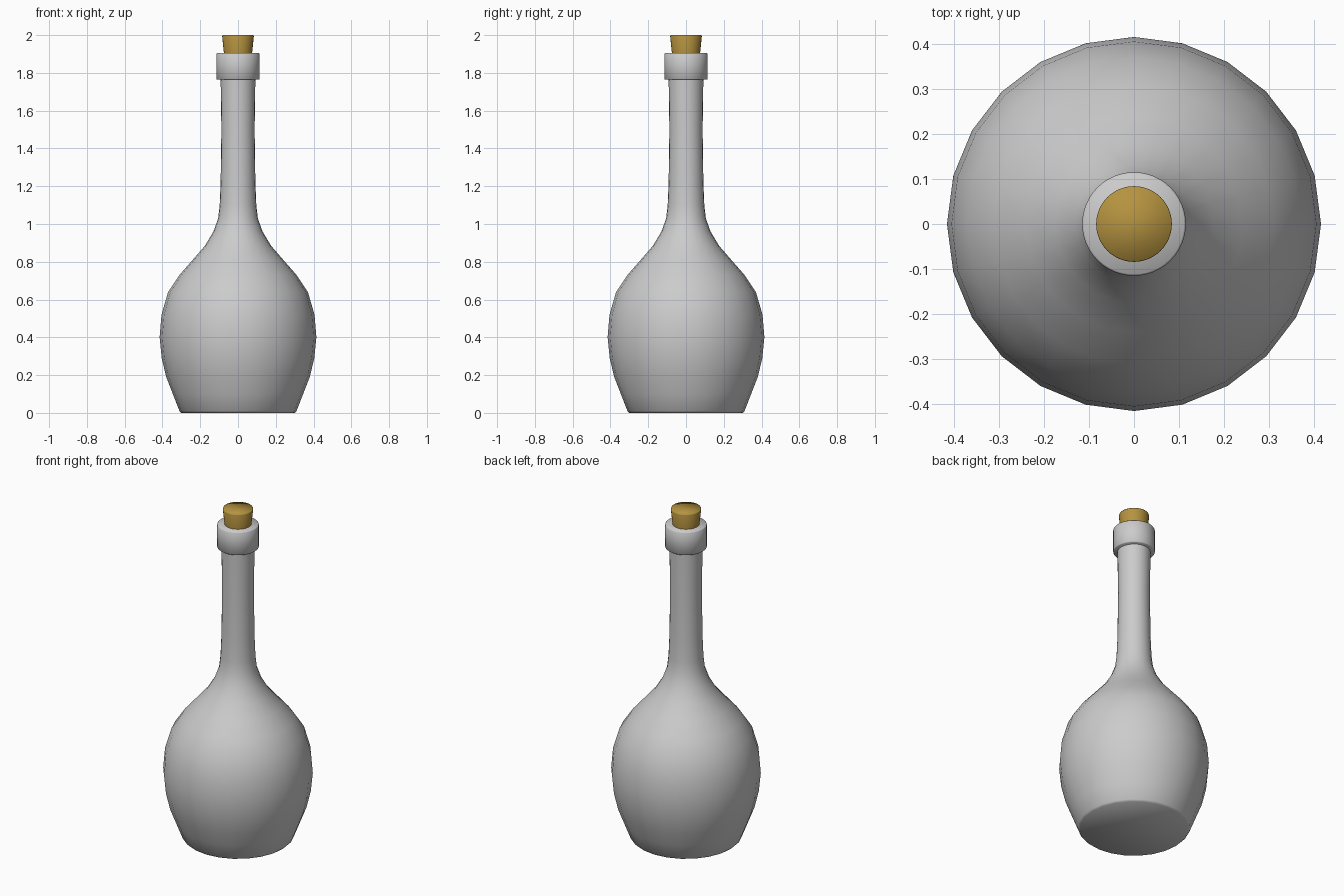
import bpy
import bmesh
import math

cube = bpy.data.objects.get("Cube")
if cube:
    bpy.data.objects.remove(cube, do_unlink=True)


def make_material(name, rgb):
    mat = bpy.data.materials.new(name)
    mat.use_nodes = True
    colour = (*rgb, 1.0)
    mat.diffuse_color = colour
    mat.node_tree.nodes["Principled BSDF"].inputs["Base Color"].default_value = colour
    return mat


def lathe(name, profile, sides, mat, sharp_angle):
    """Turn a bottom-to-top (radius, height) profile around z and cap both ends."""
    bm = bmesh.new()
    rings = []
    for r, z in profile:
        angles = [math.tau * i / sides for i in range(sides)]
        rings.append([bm.verts.new((r * math.cos(a), r * math.sin(a), z)) for a in angles])
    for low, high in zip(rings, rings[1:]):
        for i in range(sides):
            j = (i + 1) % sides
            bm.faces.new((low[i], low[j], high[j], high[i]))
    bm.faces.new(rings[0][::-1])
    bm.faces.new(rings[-1])
    mesh = bpy.data.meshes.new(name)
    bm.to_mesh(mesh)
    bm.free()
    mesh.materials.append(mat)
    obj = bpy.data.objects.new(name, mesh)
    bpy.context.collection.objects.link(obj)
    bpy.ops.object.select_all(action="DESELECT")
    obj.select_set(True)
    bpy.context.view_layer.objects.active = obj
    bpy.ops.object.shade_smooth_by_angle(angle=math.radians(sharp_angle))
    return obj


glass = make_material("pale grey glass", (0.6, 0.6, 0.6))
cork = make_material("golden cork", (0.46, 0.29, 0.05))

# Bulbous body running up into the long neck
lathe("bottle_body", [
    (0.30, 0.0), (0.31, 0.01), (0.345, 0.1), (0.38, 0.19), (0.404, 0.29),
    (0.415, 0.4), (0.405, 0.52), (0.37, 0.64), (0.31, 0.73), (0.24, 0.81),
    (0.175, 0.885), (0.13, 0.96), (0.105, 1.03), (0.097, 1.1),
    (0.092, 1.22), (0.088, 1.5), (0.092, 1.77),
], 24, glass, 50)

# Thick collar around the mouth
lathe("mouth_collar", [
    (0.111, 1.764), (0.115, 1.768), (0.115, 1.9), (0.111, 1.905),
], 48, glass, 60)

# Tapered stopper
lathe("stopper", [(0.072, 1.88), (0.084, 1.995), (0.082, 2.0)], 48, cork, 75)
